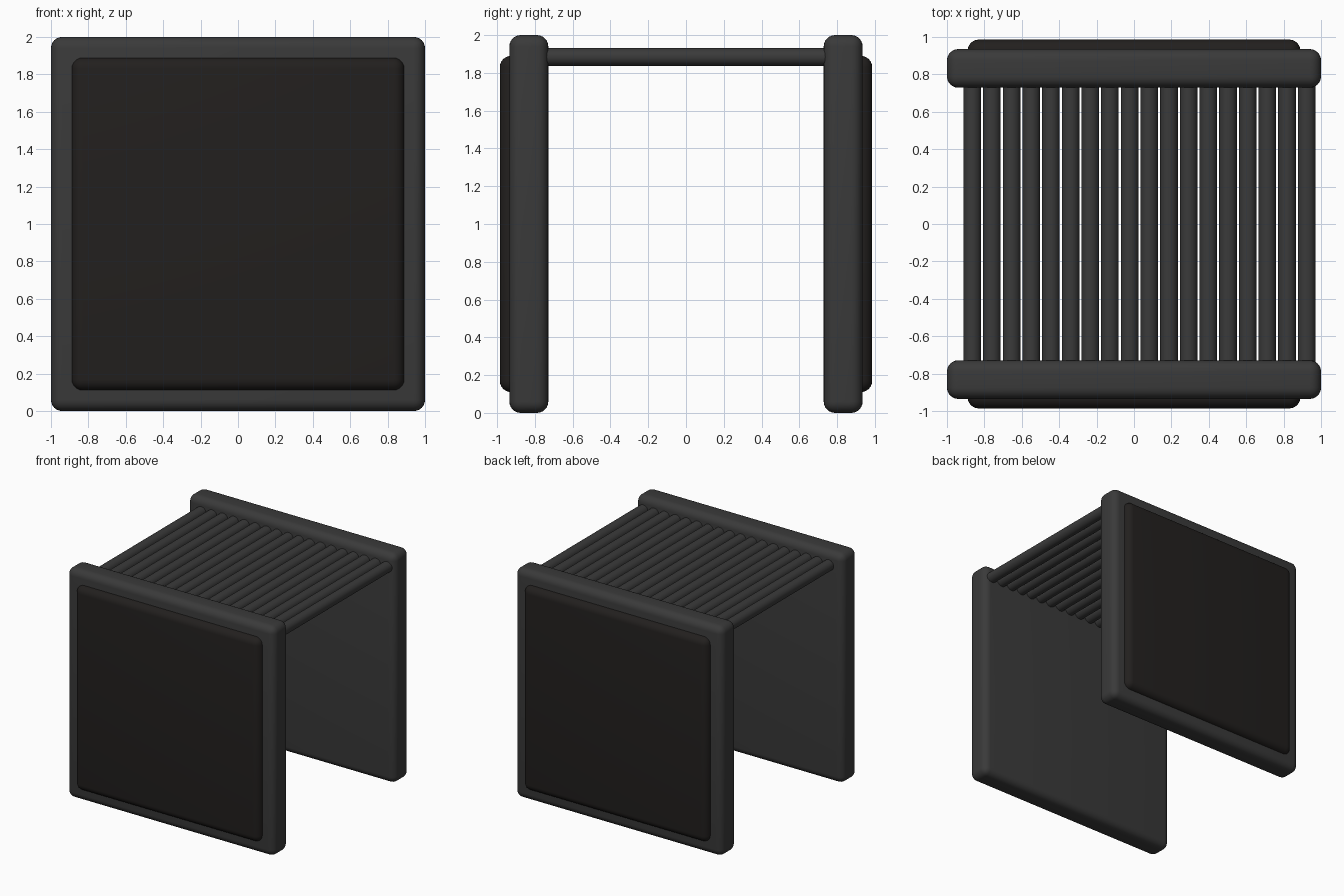
import bpy, math

if "Cube" in bpy.data.objects:
    bpy.data.objects.remove(bpy.data.objects["Cube"])


def material(name, color):
    m = bpy.data.materials.new(name)
    m.diffuse_color = color
    m.use_nodes = True
    m.node_tree.nodes["Principled BSDF"].inputs["Base Color"].default_value = m.diffuse_color
    return m


frame_mat = material("dark_grey", (0.042, 0.042, 0.042, 1))
pad_mat = material("soft_black", (0.016, 0.014, 0.013, 1))


def finish(ob, name, mat):
    ob.name = name
    ob.data.materials.append(mat)
    bpy.ops.object.shade_smooth_by_angle(angle=math.radians(40))


def rounded_box(name, center, size, radius, mat):
    bpy.ops.mesh.primitive_cube_add(size=1, location=center)
    ob = bpy.context.object
    ob.scale = size
    bpy.ops.object.transform_apply(location=False, rotation=False, scale=True)
    bevel = ob.modifiers.new("round_edges", 'BEVEL')
    bevel.width = radius
    bevel.segments = 6
    bpy.ops.object.modifier_apply(modifier=bevel.name)
    finish(ob, name, mat)


# Upright side panels, each with a raised outer pad
for label, s in (("front", -1), ("back", 1)):
    rounded_box(label + "_panel", (0, s * 0.832, 1), (2, 0.206, 2), 0.06, frame_mat)
    rounded_box(label + "_pad", (0, s * 0.898, 1), (1.78, 0.176, 1.78), 0.06, pad_mat)

# Row of round bars joining the panels near the top
for i in range(18):
    bpy.ops.mesh.primitive_cylinder_add(
        vertices=32, radius=0.047, depth=1.52,
        location=(-0.865 + i * 0.1052, 0, 1.884), rotation=(math.pi / 2, 0, 0))
    finish(bpy.context.object, f"top_bar_{i + 1}", frame_mat)
